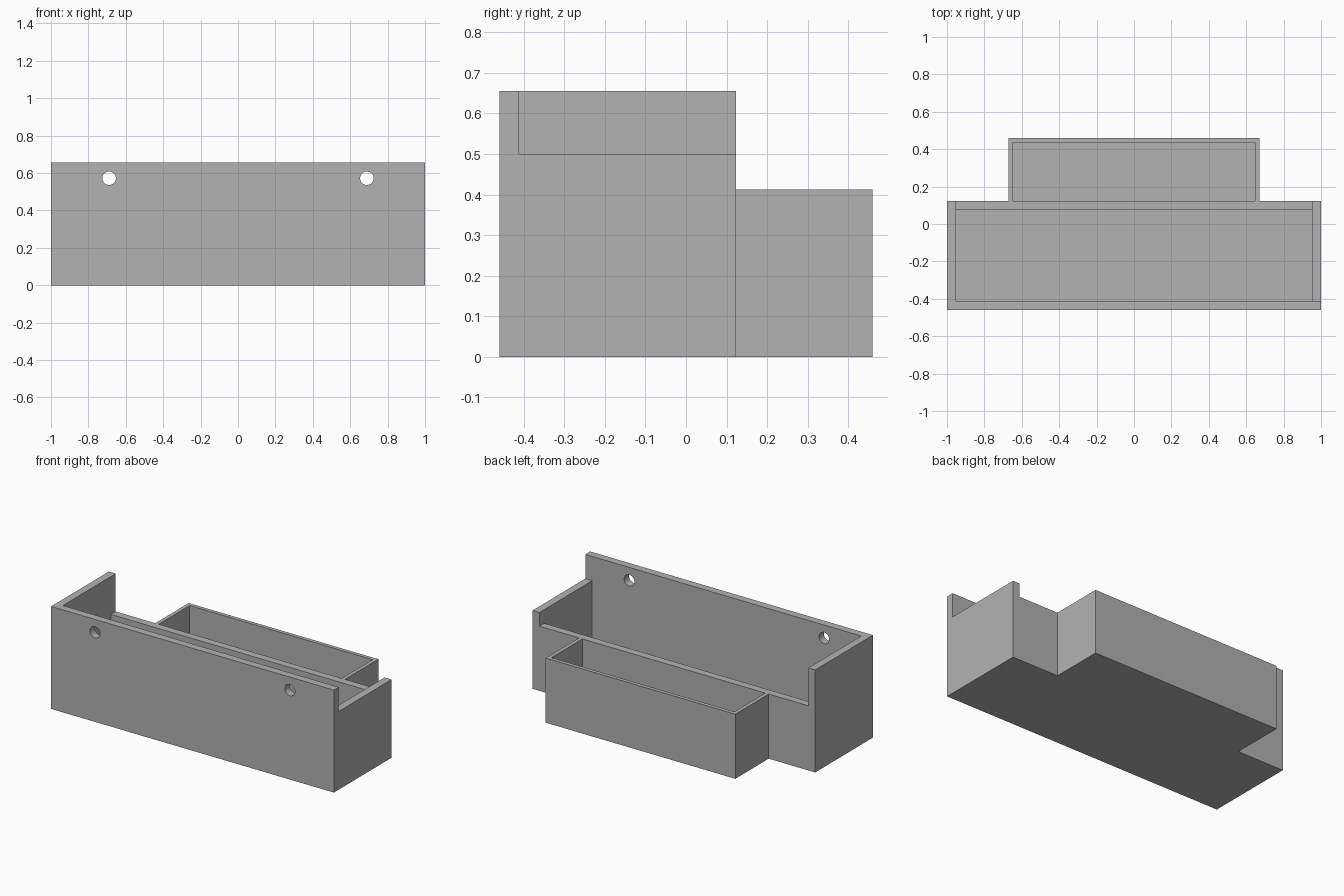
import bpy
import bmesh
from mathutils import Matrix, Vector

cube = bpy.data.objects.get("Cube")
if cube:
    bpy.data.objects.remove(cube, do_unlink=True)

# Main dimensions
FRONT, MID, BACK = -0.46, 0.123, 0.46
TOP, SIDE_TOP, TRAY_TOP = 0.655, 0.5, 0.413
WALL, THIN = 0.049, 0.0244
TRAY_X = 0.671
OVER = 0.1  # how far cutters overshoot open sides

grey = bpy.data.materials.new("grey_plastic")
grey.use_nodes = True
grey.diffuse_color = (0.448, 0.448, 0.448, 1)
grey.node_tree.nodes["Principled BSDF"].inputs["Base Color"].default_value = grey.diffuse_color


def finish(name, bm):
    mesh = bpy.data.meshes.new(name)
    bm.to_mesh(mesh)
    bm.free()
    mesh.materials.append(grey)
    obj = bpy.data.objects.new(name, mesh)
    bpy.context.scene.collection.objects.link(obj)
    return obj


def box(name, low, high):
    low, high = Vector(low), Vector(high)
    bm = bmesh.new()
    bmesh.ops.create_cube(bm, size=1)
    bmesh.ops.scale(bm, vec=high - low, verts=bm.verts)
    bmesh.ops.translate(bm, vec=(low + high) / 2, verts=bm.verts)
    return finish(name, bm)


def rod(name, x, y, z, radius, length):
    bm = bmesh.new()
    bmesh.ops.create_cone(bm, cap_ends=True, segments=48, radius1=radius, radius2=radius,
                          depth=length, matrix=Matrix.Translation((x, y, z))
                          @ Matrix.Rotation(1.5707963, 4, "X"))
    return finish(name, bm)


def combine(target, tool, operation="DIFFERENCE"):
    """Apply a boolean to the target and discard the tool."""
    mod = target.modifiers.new(operation, "BOOLEAN")
    mod.operation, mod.object, mod.solver = operation, tool, "EXACT"
    bpy.context.view_layer.objects.active = target
    bpy.ops.object.modifier_apply(modifier=mod.name)
    bpy.data.objects.remove(tool, do_unlink=True)


# Main compartment with its cavity
holder = box("wall_holder", (-1, FRONT, 0), (1, MID, TOP))
inner = 1 - WALL
combine(holder, box("cavity", (-inner, FRONT + WALL, WALL), (inner, MID - WALL, TOP + OVER)))

# Low back wall and lowered side wall
combine(holder, box("back_gap", (-inner, MID - 2 * WALL, TRAY_TOP), (inner, MID + OVER, TOP + OVER)))
combine(holder, box("side_gap", (inner - WALL, FRONT + WALL, SIDE_TOP), (1 + OVER, MID + OVER, TOP + OVER)))

# Mounting holes through the tall front wall
for side in (-1, 1):
    combine(holder, rod("screw_hole", side * 0.689, FRONT, 0.572, 0.036, 3 * WALL))

# Thin-walled rear tray sharing the back wall
combine(holder, box("rear_tray", (-TRAY_X, MID - WALL / 2, 0), (TRAY_X, BACK, TRAY_TOP)), "UNION")
combine(holder, box("tray_cavity", (THIN - TRAY_X, MID, THIN),
                    (TRAY_X - THIN, BACK - THIN, TRAY_TOP + OVER)))

# Smooth only the hole walls
holder.select_set(True)
bpy.context.view_layer.objects.active = holder
bpy.ops.object.shade_smooth_by_angle(angle=0.5)
